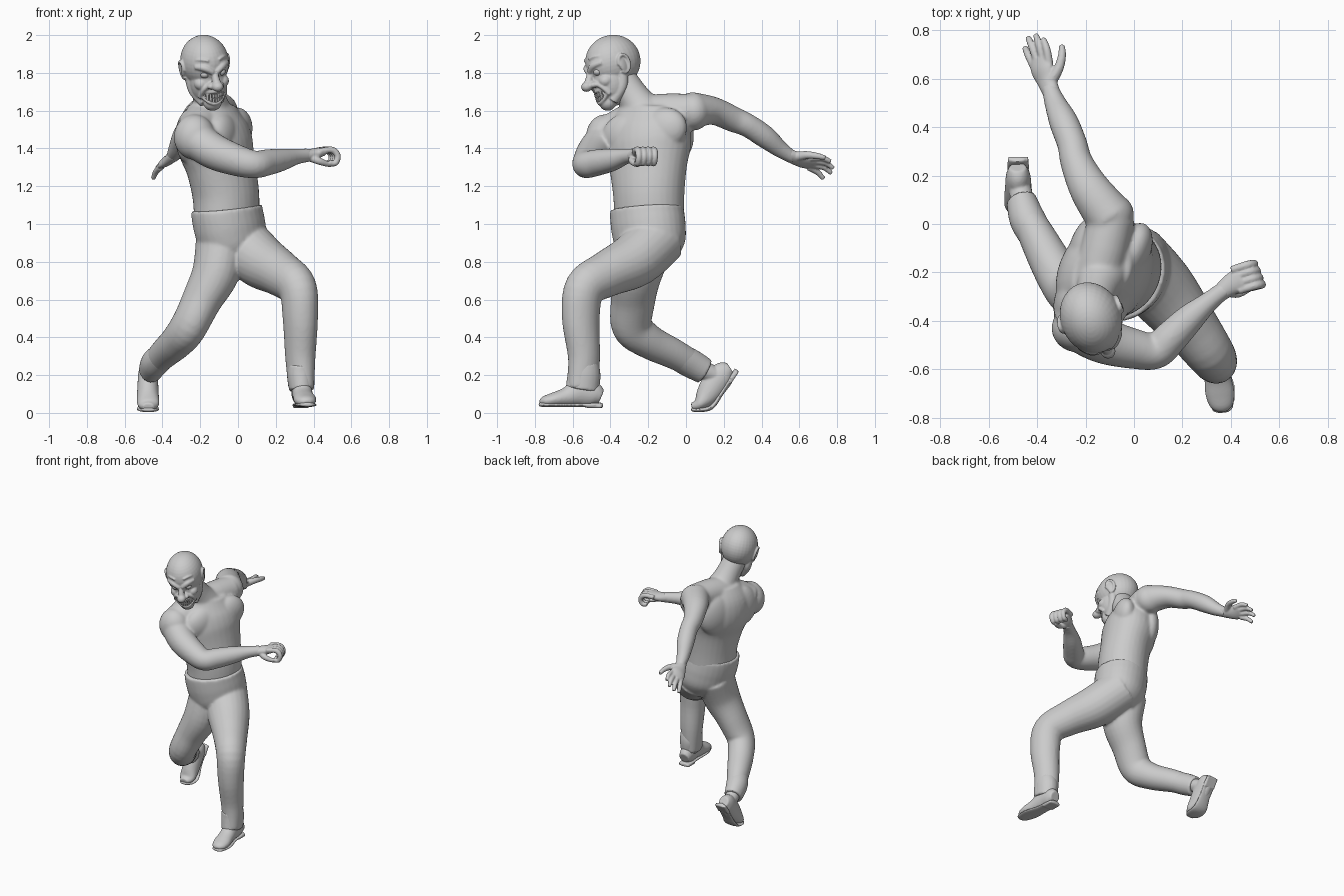
import bpy, bmesh, math
from mathutils import Vector, Matrix, Euler


def catmull(a, b, c, d, t):
    return 0.5 * (2 * b + (c - a) * t + (2 * a - 5 * b + 4 * c - d) * t * t
                  + (3 * b - a - 3 * c + d) * t ** 3)


def tube(bm, rows, side=(1, 0, 0), n=24, steps=5):
    """Loft of ellipses; rows are (x, y, z, radius along side, radius across)."""
    rows = [r if len(r) == 5 else (*r, r[3]) for r in rows]
    ext = [rows[0], *rows, rows[-1]]
    pts = [[catmull(*[ext[i + k][j] for k in range(4)], s / steps) for j in range(5)]
           for i in range(len(rows) - 1) for s in range(steps)] + [list(rows[-1])]
    rings = []
    for i, p in enumerate(pts):
        t = Vector(pts[min(i + 1, len(pts) - 1)][:3]) - Vector(pts[max(i - 1, 0)][:3])
        t.normalize()
        a = Vector(side) - t * Vector(side).dot(t)
        a.normalize()
        b = t.cross(a)
        rings.append([bm.verts.new(Vector(p[:3]) + a * p[3] * math.cos(w) + b * p[4] * math.sin(w))
                      for w in (2 * math.pi * k / n for k in range(n))])
    for r, q in zip(rings, rings[1:]):
        for k in range(n):
            bm.faces.new((r[k], r[(k + 1) % n], q[(k + 1) % n], q[k]))
    bm.faces.new(rings[0][::-1])
    bm.faces.new(rings[-1])


def blob(bm, loc, radii, rot=(0, 0, 0)):
    m = Matrix.LocRotScale(Vector(loc), Euler([math.radians(v) for v in rot]), Vector(radii))
    bmesh.ops.create_uvsphere(bm, u_segments=32, v_segments=20, radius=1, matrix=m)


def block(bm, loc, size, rot=(0, 0, 0)):
    m = Matrix.LocRotScale(Vector(loc), Euler([math.radians(v) for v in rot]), Vector(size))
    bmesh.ops.create_cube(bm, size=1, matrix=m)


def finish(bm, name, voxel=0, smooth=4, matrix=None):
    if matrix:
        bm.transform(matrix)
    bmesh.ops.recalc_face_normals(bm, faces=bm.faces)
    me = bpy.data.meshes.new(name)
    bm.to_mesh(me)
    bm.free()
    ob = bpy.data.objects.new(name, me)
    bpy.context.collection.objects.link(ob)
    if voxel:
        rm = ob.modifiers.new("fuse", 'REMESH')
        rm.mode, rm.voxel_size, rm.use_smooth_shade = 'VOXEL', voxel, True
        sm = ob.modifiers.new("soften", 'SMOOTH')
        sm.factor, sm.iterations = 0.5, smooth
    return ob


# torso, neck and both arms
bm = bmesh.new()
tube(bm, [(-.06, -.195, 1.0, .19, .165), (-.064, -.197, 1.15, .194, .171), (-.09, -.2, 1.3, .215, .172),
          (-.12, -.2, 1.42, .24, .185), (-.135, -.2, 1.53, .225, .165), (-.135, -.2, 1.63, .15, .11)],
     side=(.5, .87, 0), n=32)
tube(bm, [(-.24, -.4, 1.48, .1), (-.15, -.2, 1.58, .1), (-.09, .03, 1.595, .095)], side=(1, 0, 0))
tube(bm, [(-.13, -.2, 1.56, .12), (-.15, -.27, 1.66, .088), (-.175, -.35, 1.78, .08)])
for y, x, z in ((-.12, -.01, 1.5), (-.32, -.085, 1.47)):
    blob(bm, (x, y, z), (.075, .135, .115), (18, 0, -24))       # chest muscles
for y, x in ((-.08, -.19), (-.29, -.25)):
    blob(bm, (x, y, 1.46), (.07, .13, .15), (0, 0, -24))        # shoulder blades
blob(bm, (-.23, -.43, 1.46), (.11, .1, .12))
blob(bm, (-.1, .04, 1.595), (.1, .09, .1))
tube(bm, [(-.24, -.42, 1.46, .1), (-.13, -.48, 1.385, .095), (0, -.515, 1.335, .083), (.09, -.525, 1.315, .073),
          (.15, -.47, 1.325, .07), (.23, -.39, 1.34, .06), (.31, -.32, 1.357, .042), (.38, -.265, 1.365, .036)],
     side=(0, 0, 1))
tube(bm, [(-.1, .03, 1.6, .1), (-.18, .14, 1.6, .085, .075), (-.235, .25, 1.555, .068), (-.255, .33, 1.52, .062),
          (-.29, .42, 1.46, .06), (-.325, .5, 1.395, .045), (-.35, .57, 1.35, .033)], side=(1, 0, 0))
finish(bm, "torso_and_arms", .009, 8)

# trousers
bm = bmesh.new()
tube(bm, [(.0, -.175, .79, .13, .1), (-.02, -.185, .88, .19, .165), (-.04, -.197, .97, .205, .18),
          (-.055, -.205, 1.04, .205, .182), (-.06, -.208, 1.085, .203, .18)], side=(.6, .8, 0), n=32)
tube(bm, [(-.01, -.14, .93, .15, .15), (.11, -.27, .81, .145, .145), (.23, -.42, .735, .118, .122),
          (.315, -.535, .66, .1, .11), (.33, -.557, .5, .09, .103), (.33, -.54, .3, .078, .088),
          (.335, -.545, .13, .062, .085)], side=(.85, .5, .1))
tube(bm, [(-.09, -.21, .92, .13, .16), (-.115, -.26, .75, .125, .14), (-.19, -.28, .6, .105, .12),
          (-.26, -.285, .46, .095, .11), (-.32, -.2, .38, .09, .092), (-.395, -.06, .31, .077, .08),
          (-.455, .06, .245, .06, .07)], side=(.9, .3, 0))
finish(bm, "trousers", .009, 6)

# cuffs
bm = bmesh.new()
tube(bm, [(.335, -.545, .26, .07, .08), (.333, -.54, .2, .074, .088), (.337, -.55, .12, .066, .088)])
tube(bm, [(-.4, -.05, .3, .072), (-.44, .02, .265, .074, .077), (-.465, .1, .22, .062, .07)])
finish(bm, "trouser_cuffs", .008, 3)

# shoes, listed heel to toe: upper, then sole
uppers = {
    "front_shoe": [(.33, -.45, .085, .038, .04), (.333, -.49, .1, .05, .065), (.338, -.56, .11, .053, .075),
                   (.345, -.63, .085, .055, .052), (.355, -.7, .07, .06, .038), (.362, -.75, .06, .047, .028),
                   (.365, -.772, .052, .02, .014)],
    "back_shoe": [(-.48, .235, .235, .035, .035), (-.478, .2, .21, .05, .065), (-.477, .15, .15, .055, .07),
                  (-.477, .11, .09, .058, .06), (-.475, .07, .045, .057, .035), (-.475, .03, .032, .03, .02)]}
soles = {
    "front_sole": [(.33, -.44, .042, .03, .012), (.333, -.48, .042, .046, .012), (.34, -.58, .042, .048, .012),
                   (.355, -.68, .042, .062, .012), (.365, -.76, .044, .045, .012), (.367, -.778, .046, .02, .01)],
    "back_sole": [(-.48, .268, .228, .03, .012), (-.478, .245, .195, .046, .012), (-.477, .185, .1, .045, .012),
                  (-.477, .135, .03, .058, .012), (-.475, .07, .016, .058, .012), (-.475, .027, .018, .03, .01)]}
for name, rows in uppers.items():
    bm = bmesh.new()
    tube(bm, rows)
    if name == "back_shoe":
        tube(bm, [(-.455, .07, .24, .05), (-.475, .17, .19, .045)])
    finish(bm, name, .006, 3)
for name, rows in soles.items():
    bm = bmesh.new()
    tube(bm, rows)
    if name == "front_sole":
        block(bm, (.333, -.485, .036), (.085, .08, .02))
    else:
        block(bm, (-.478, .25, .19), (.085, .02, .075), (-33, 0, 0))
    finish(bm, name, .006, 2)

# closed hand: fingers curl down around a hollow
bm = bmesh.new()
tube(bm, [(.35, -.29, 1.36, .034, .034), (.4, -.25, 1.37, .045, .03), (.45, -.228, 1.385, .055, .024)],
     side=(-.35, .94, 0))
for k in range(4):
    o = (k - 1.5) * .03
    x, y = .437 - .35 * o, -.222 + .94 * o
    tube(bm, [(x - .02, y - .01, 1.385, .016), (x + .045, y + .01, 1.392, .018), (x + .075, y + .015, 1.36, .017),
              (x + .062, y + .01, 1.322, .016), (x + .03, y, 1.325, .014)], side=(-.35, .94, 0), n=12)
tube(bm, [(.38, -.275, 1.355, .024), (.425, -.285, 1.335, .02), (.465, -.27, 1.32, .016), (.495, -.25, 1.312, .012)],
     side=(0, 0, 1), n=12)
finish(bm, "closed_hand", .005, 3)

# open hand with spread fingers
bm = bmesh.new()
tube(bm, [(-.335, .53, 1.37, .036, .034), (-.36, .59, 1.345, .045, .028), (-.38, .64, 1.333, .055, .025),
          (-.385, .685, 1.325, .05, .018)], side=(.75, .1, .6))
for base, mid, tip in (((-.35, .66, 1.35), (-.36, .72, 1.35), (-.375, .765, 1.33)),
                       ((-.372, .67, 1.333), (-.39, .735, 1.325), (-.405, .78, 1.295)),
                       ((-.395, .665, 1.315), (-.42, .73, 1.3), (-.437, .77, 1.268)),
                       ((-.412, .65, 1.3), (-.435, .695, 1.275), (-.45, .728, 1.24))):
    tube(bm, [(*base, .018), (*mid, .016), (*tip, .012)], side=(.75, .1, .6), n=12)
tube(bm, [(-.35, .58, 1.355, .028), (-.312, .64, 1.365, .021), (-.297, .695, 1.36, .017), (-.298, .738, 1.35, .012)],
     side=(0, 0, 1), n=12)
finish(bm, "open_hand", .005, 3)

# head, modelled facing -y then turned into place
turn = Matrix.LocRotScale(Vector((-.177, -.387, 1.86)), None, None) @ Matrix.Rotation(math.radians(20), 4, 'Z') \
    @ Matrix.Rotation(math.radians(-8), 4, 'Y') @ Matrix.Rotation(math.radians(15), 4, 'X')
bm = bmesh.new()
blob(bm, (0, 0, 0), (.126, .15, .141))
blob(bm, (0, -.045, -.1), (.1, .1, .13))
blob(bm, (0, -.095, -.2), (.05, .045, .045))                    # chin
tube(bm, [(0, -.125, -.005, .018), (0, -.155, -.05, .02), (0, -.172, -.085, .026)], n=12)
blob(bm, (0, -.182, -.09), (.031, .032, .027))                  # nose tip
for s in (-1, 1):
    blob(bm, (s * .06, -.092, -.09), (.036, .04, .034))         # cheek
    blob(bm, (s * .027, -.155, -.092), (.02, .02, .016))        # nostril
    tube(bm, [(s * .085, .0, -.06, .03), (s * .075, -.02, -.14, .03), (s * .04, -.08, -.2, .03)], side=(0, 1, 0))  # jaw
    tube(bm, [(s * .01, -.147, -.02, .016), (s * .05, -.133, .005, .019), (s * .09, -.096, .008, .014)],
         side=(0, 0, 1), n=12)                                  # scowling brow
    tube(bm, [(s * .03, -.14, .045, .007), (s * .06, -.12, .05, .008), (s * .085, -.095, .045, .006)],
         side=(0, 0, 1), n=10)                                  # forehead crease
    tube(bm, [(s * .02, -.15, -.08, .012), (s * .06, -.125, -.115, .013), (s * .072, -.098, -.165, .011)],
         side=(0, 1, 0), n=10)                                  # smile fold
    blob(bm, (s * .12, .005, -.03), (.013, .03, .045), (10, 0, s * 22))
    tube(bm, [(s * (.125 + .008 * math.sin(a)), .008 + .03 * math.cos(a), -.03 + .047 * math.sin(a), .009)
              for a in (math.radians(d) for d in range(-130, 181, 31))], n=10, steps=3)   # ear rim
tube(bm, [(.064 * math.cos(a), -.14 + .035 * math.cos(a) ** 2, -.162 + .033 * math.sin(a) + .018 * math.cos(a) ** 2, .01)
          for a in (2 * math.pi * i / 16 for i in range(17))], side=(0, 1, 0), n=10, steps=2)  # lips
finish(bm, "head", .005, 4, turn)

# eyes
bm = bmesh.new()
for s in (-1, 1):
    blob(bm, (s * .046, -.116, -.032), (.025, .025, .021))
eyes = finish(bm, "eyes", 0, 0, turn)
for p in eyes.data.polygons:
    p.use_smooth = True

# teeth in two curved rows
bm = bmesh.new()
for i in range(9):
    u = (i - 4) / 4.5
    for dz in (-.012, .012):
        block(bm, (.058 * u, -.145 + .035 * u * u, -.162 + dz * (1 - .4 * u * u) + .018 * u * u),
              (.011, .014, .021), (0, 0, 45 * u))
finish(bm, "teeth", 0, 0, turn)
